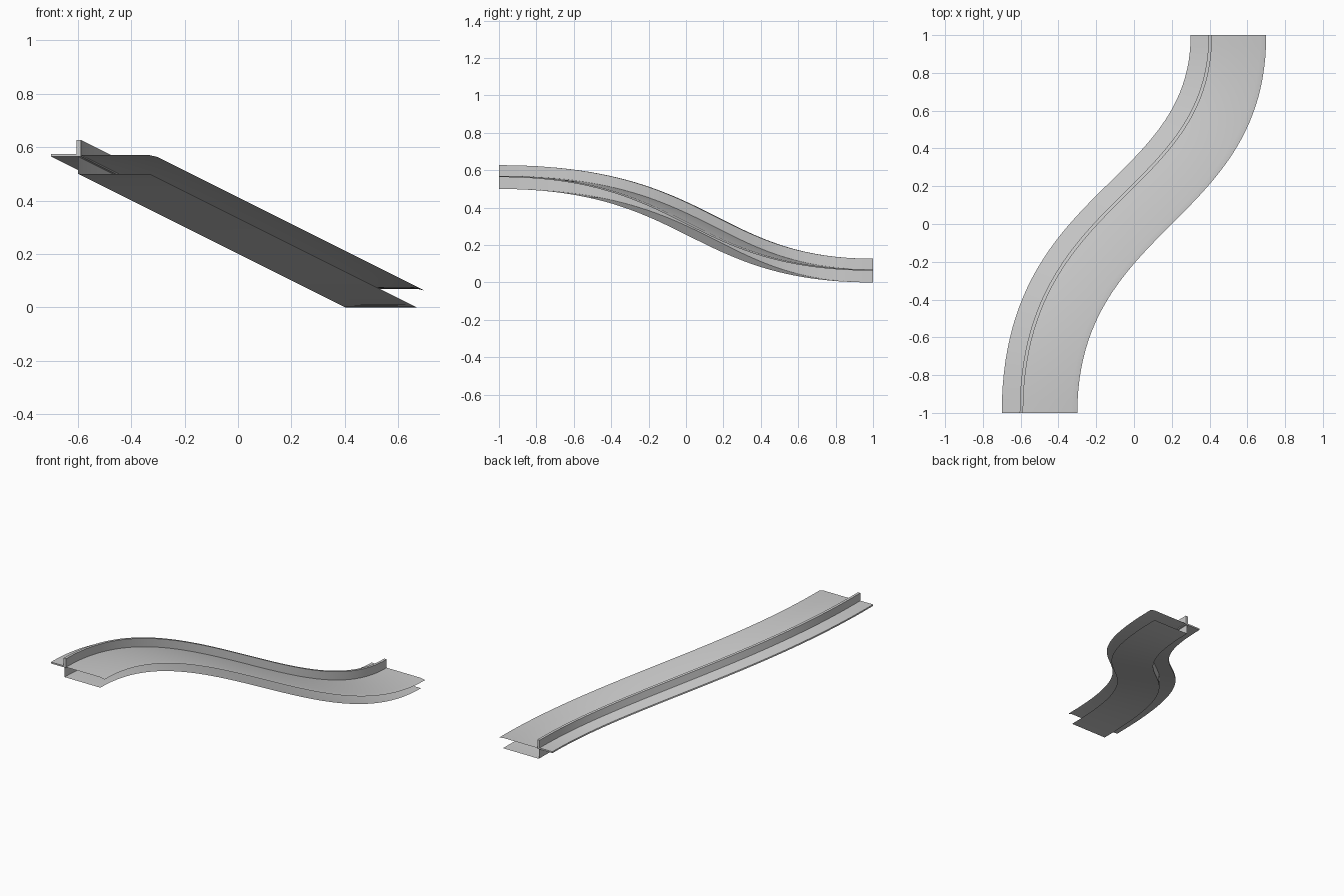
import bpy

cube = bpy.data.objects.get("Cube")
if cube:
    bpy.data.objects.remove(cube, do_unlink=True)

STEPS = 48
DROP = 0.5

grey = bpy.data.materials.new("light_grey")
grey.use_nodes = True
colour = (0.6, 0.6, 0.6, 1)
grey.diffuse_color = colour
grey.node_tree.nodes["Principled BSDF"].inputs["Base Color"].default_value = colour


def path_point(offset, height, t):
    """Point on the descending S-bend at a sideways offset from its centre."""
    ease = t * t * (3 - 2 * t)
    handle = 0.1 - offset / 2
    y = t ** 3 - (1 - t) ** 3 + 3 * handle * t * (1 - t)
    return offset - 0.5 + ease, y, height - DROP * ease


def sweep(name, profile, closed=False):
    """Sweep a cross-section along the bend; closed ones get end caps."""
    n = len(profile)
    verts = [path_point(x, z, i / STEPS) for i in range(STEPS + 1) for x, z in profile]
    faces = []
    for i in range(STEPS):
        for j in range(n if closed else n - 1):
            k = (j + 1) % n
            a, b = i * n, (i + 1) * n
            faces.append((a + j, a + k, b + k, b + j))
    if closed:
        faces.append(tuple(reversed(range(n))))
        faces.append(tuple(STEPS * n + j for j in range(n)))
    mesh = bpy.data.meshes.new(name)
    mesh.from_pydata(verts, [], faces)
    mesh.materials.append(grey)
    obj = bpy.data.objects.new(name, mesh)
    bpy.context.collection.objects.link(obj)
    bpy.ops.object.select_all(action="DESELECT")
    obj.select_set(True)
    bpy.context.view_layer.objects.active = obj
    bpy.ops.object.shade_smooth_by_angle(angle=0.5)
    return obj


def box(x0, x1, z0, z1):
    return [(x0, z0), (x1, z0), (x1, z1), (x0, z1)]


# Upper deck with a slightly lowered outer lip
sweep("upper_deck", [(-0.09, 0.57), (0.17, 0.57), (0.2, 0.563)])
# Narrow ledge outside the barrier
sweep("side_ledge", box(-0.2, -0.1, 0.565, 0.575), closed=True)
# Raised barrier
sweep("barrier", box(-0.105, -0.087, 0.565, 0.627), closed=True)
# Web joining the deck to the lower plate
sweep("web", [(-0.098, 0.57), (-0.098, 0.5)])
# Lower plate
sweep("lower_plate", [(-0.098, 0.5), (0.17, 0.5)])
